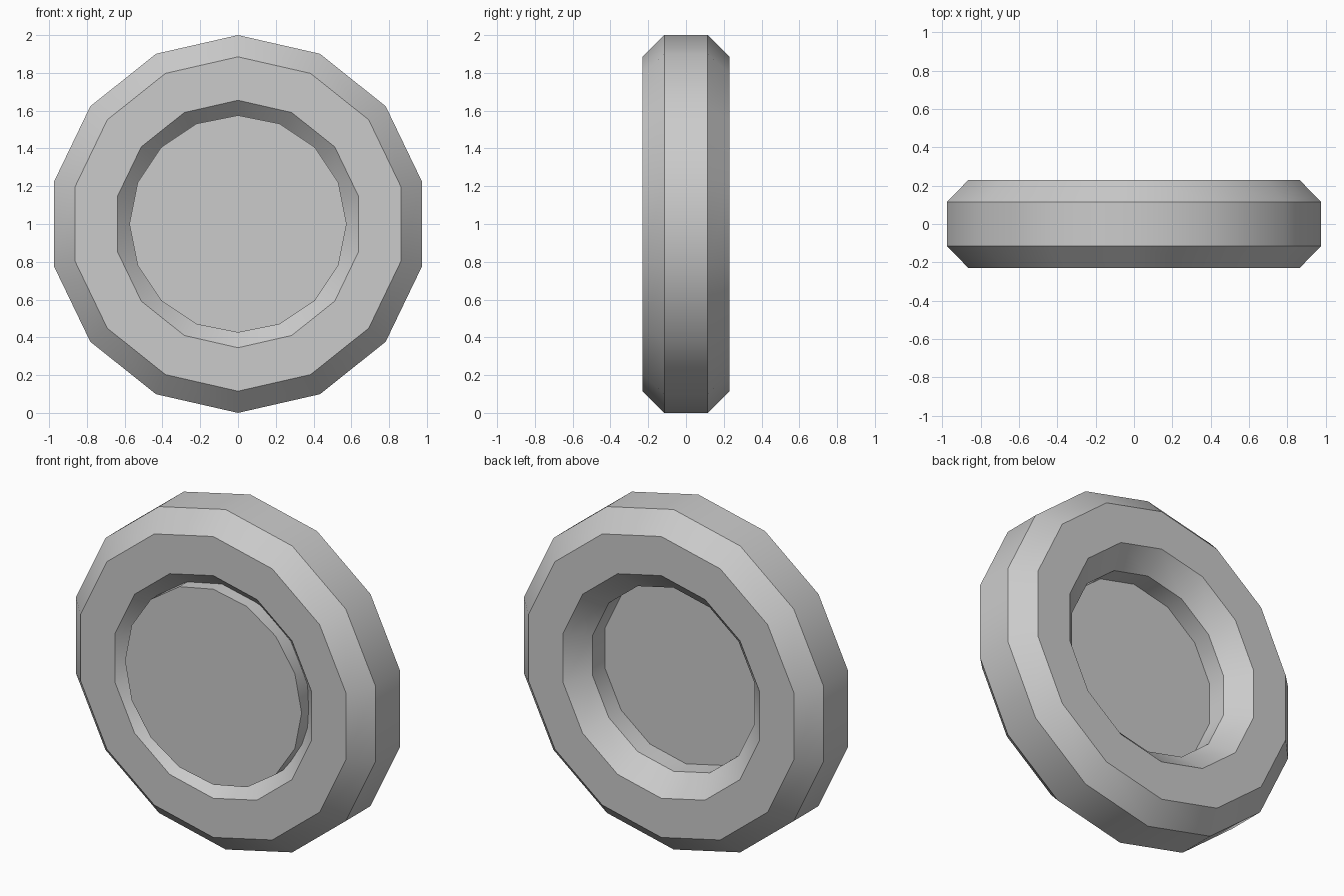
import bpy, math

if "Cube" in bpy.data.objects:
    bpy.data.objects.remove(bpy.data.objects["Cube"])

grey = bpy.data.materials.new("light grey")
grey.diffuse_color = (0.6, 0.6, 0.6, 1)
grey.use_nodes = True
grey.node_tree.nodes["Principled BSDF"].inputs["Base Color"].default_value = grey.diffuse_color


def lathe(name, profile, sides, closed):
    """Spin (radius, y) points around the y axis at z = 1."""
    verts, faces = [], []
    n = len(profile)
    for i in range(sides):
        a = 2 * math.pi * i / sides
        verts += [(r * math.sin(a), y, 1 + r * math.cos(a)) for r, y in profile]
    for i in range(sides):
        j = (i + 1) % sides
        for k in range(n if closed else n - 1):
            m = (k + 1) % n
            faces.append((i * n + k, i * n + m, j * n + m, j * n + k))
    if not closed:  # flat caps on both ends
        faces.append([i * n for i in range(sides)])
        faces.append([i * n + n - 1 for i in reversed(range(sides))])
    mesh = bpy.data.meshes.new(name)
    mesh.from_pydata(verts, [], faces)
    mesh.materials.append(grey)
    obj = bpy.data.objects.new(name, mesh)
    bpy.context.collection.objects.link(obj)
    # consistent outward normals, then smooth around the circumference only
    bpy.ops.object.select_all(action='DESELECT')
    obj.select_set(True)
    bpy.context.view_layer.objects.active = obj
    bpy.ops.object.mode_set(mode='EDIT')
    bpy.ops.mesh.select_all(action='SELECT')
    bpy.ops.mesh.normals_make_consistent(inside=False)
    bpy.ops.object.mode_set(mode='OBJECT')
    bpy.ops.object.shade_smooth_by_angle(angle=math.radians(30))
    return obj


# Chamfered ring: octagonal section, mirrored front to back
half = [(0.54, 0.115), (0.655, 0.23), (0.885, 0.23), (1.0, 0.115)]
lathe("ring", half + [(r, -y) for r, y in reversed(half)], 14, True)

# Disc set into the front half of the ring, flush with its front face
lathe("centre_disc", [(0.575, -0.23), (0.575, 0.0)], 16, False)
